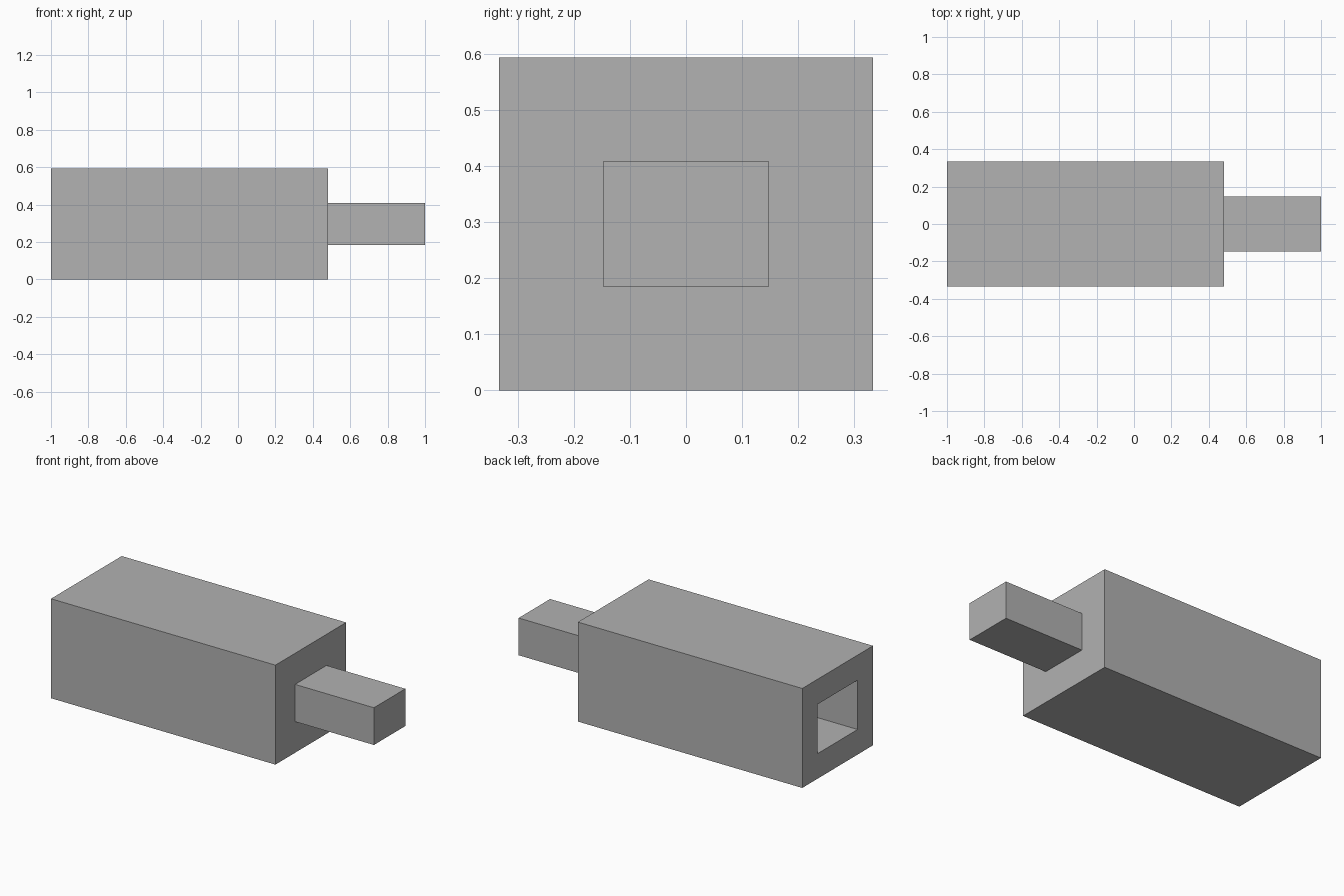
import bpy
import bmesh
from mathutils import Vector

cube = bpy.data.objects.get("Cube")
if cube:
    bpy.data.objects.remove(cube, do_unlink=True)

# Single plain grey
GREY = (0.445, 0.445, 0.445, 1.0)
grey = bpy.data.materials.new("plain grey")
grey.use_nodes = True
grey.diffuse_color = GREY
grey.node_tree.nodes["Principled BSDF"].inputs["Base Color"].default_value = GREY

BODY_END = 0.48
BODY_HALF_Y, BODY_TOP = 0.333, 0.593
MID_Z = BODY_TOP / 2
TENON_HALF = (0.148, 0.111)    # half width in y, half height in z
SOCKET_HALF = (0.188, 0.147)
SOCKET_DEPTH = 0.56


def cut_end(bm, side, half, length):
    """Inset a rectangle in the end facing side, then push it along x."""
    end = next(f for f in bm.faces if f.normal.x * side > 0.9)
    bmesh.ops.inset_region(bm, faces=[end], thickness=0.05)
    for v in end.verts:
        v.co.y = half[0] if v.co.y > 0 else -half[0]
        v.co.z = MID_Z + (half[1] if v.co.z > MID_Z else -half[1])
    walls = bmesh.ops.extrude_face_region(bm, geom=[end])
    verts = [g for g in walls["geom"] if isinstance(g, bmesh.types.BMVert)]
    bmesh.ops.translate(bm, verts=verts, vec=Vector((length, 0, 0)))
    if end.is_valid:
        bmesh.ops.delete(bm, geom=[end], context="FACES_ONLY")


# Main block
bm = bmesh.new()
bmesh.ops.create_cube(bm, size=1)
for v in bm.verts:
    v.co.x = BODY_END if v.co.x > 0 else -1
    v.co.y *= 2 * BODY_HALF_Y
    v.co.z = BODY_TOP if v.co.z > 0 else 0
bm.normal_update()

# Tenon sticks out on one end, socket sinks into the other
cut_end(bm, 1, TENON_HALF, 1 - BODY_END)
bm.normal_update()
cut_end(bm, -1, SOCKET_HALF, SOCKET_DEPTH)
bmesh.ops.recalc_face_normals(bm, faces=bm.faces)

mesh = bpy.data.meshes.new("socketed_block")
bm.to_mesh(mesh)
bm.free()
mesh.materials.append(grey)
block = bpy.data.objects.new("socketed_block", mesh)
bpy.context.collection.objects.link(block)
